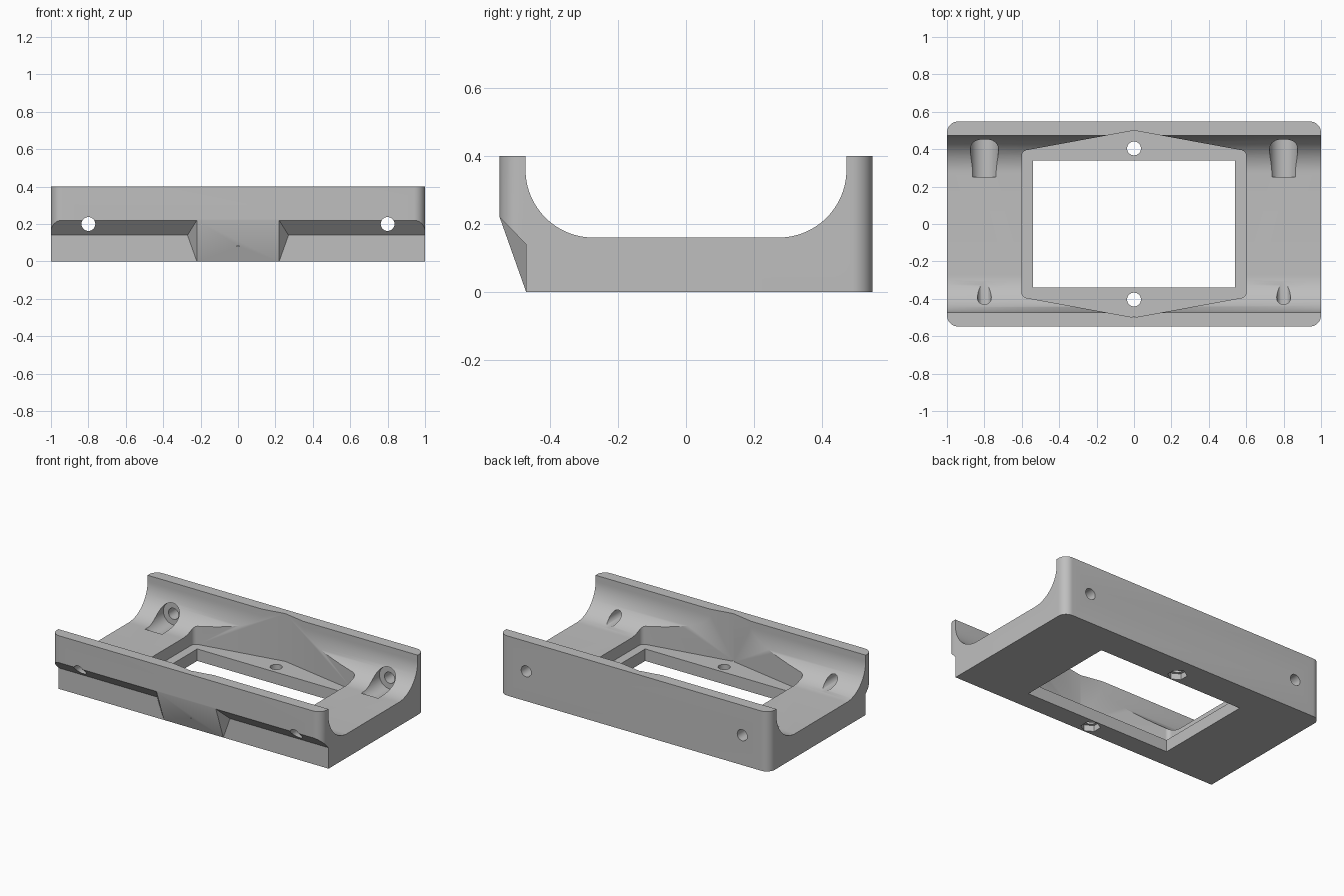
import bpy, bmesh, math
from mathutils import Matrix, Vector

if "Cube" in bpy.data.objects:
    bpy.data.objects.remove(bpy.data.objects["Cube"], do_unlink=True)

HALF_X, HALF_Y, HEIGHT = 1.0, 0.548, 0.4
FLOOR, WALL_Y, ARC = 0.16, 0.472, 0.2     # trough floor, inner wall, fillet radius
BORE_X, BORE_Z, HOLE_R = 0.8, 0.2, 0.037

grey = bpy.data.materials.new("plain grey")
grey.use_nodes = True
COLOUR = (0.52, 0.52, 0.52, 1)
grey.diffuse_color = COLOUR
grey.node_tree.nodes["Principled BSDF"].inputs["Base Color"].default_value = COLOUR


def make_object(name, bm):
    bmesh.ops.recalc_face_normals(bm, faces=bm.faces[:])
    mesh = bpy.data.meshes.new(name)
    bm.to_mesh(mesh)
    bm.free()
    mesh.materials.append(grey)
    obj = bpy.data.objects.new(name, mesh)
    bpy.context.collection.objects.link(obj)
    return obj


def prism(name, outline, lo, hi, axis="z", round_if=None, radius=0.0):
    """Extrude a 2D outline along z (outline in xy) or along x (outline in yz)."""
    bm = bmesh.new()
    place = (lambda u, v, t: (u, v, t)) if axis == "z" else (lambda u, v, t: (t, u, v))
    base = bm.faces.new([bm.verts.new(place(u, v, lo)) for u, v in outline])
    top = bmesh.ops.extrude_face_region(bm, geom=[base])["geom"]
    move = Vector(place(0, 0, hi - lo))
    bmesh.ops.translate(bm, vec=move, verts=[g for g in top if isinstance(g, bmesh.types.BMVert)])
    if round_if:
        upright = [e for e in bm.edges
                   if abs(e.verts[0].co.z - e.verts[1].co.z) > 0.01 and round_if(e.verts[0].co)]
        bmesh.ops.bevel(bm, geom=upright, offset=radius, segments=10, profile=0.5, affect="EDGES")
    return make_object(name, bm)


def cylinder(name, centre, radius, lo, hi, axis, sides=40):
    """Round or many-sided bar between lo and hi on the y or z axis."""
    bm = bmesh.new()
    turn = Matrix.Rotation(math.radians(-90), 4, "X") if axis == "y" else Matrix()
    x, other = centre
    mid = (lo + hi) / 2
    spot = (x, mid, other) if axis == "y" else (x, other, mid)
    bmesh.ops.create_cone(bm, cap_ends=True, segments=sides, radius1=radius, radius2=radius,
                          depth=hi - lo, matrix=Matrix.Translation(spot) @ turn)
    return make_object(name, bm)


def combine(target, tool, operation="DIFFERENCE"):
    mod = target.modifiers.new(tool.name, "BOOLEAN")
    mod.operation, mod.solver, mod.object = operation, "EXACT", tool
    bpy.ops.object.select_all(action="DESELECT")
    bpy.context.view_layer.objects.active = target
    target.select_set(True)
    bpy.ops.object.modifier_apply(modifier=mod.name)
    bpy.data.objects.remove(tool, do_unlink=True)


def rectangle(x, y):
    return [(-x, -y), (x, -y), (x, y), (-x, y)]


# Block with rounded upright corners
body = prism("mounting_cradle", rectangle(HALF_X, HALF_Y), 0, HEIGHT,
             round_if=lambda co: True, radius=0.06)

# Long trough with filleted sides
arc = [(WALL_Y - ARC + ARC * math.sin(a), FLOOR + ARC - ARC * math.cos(a))
       for a in (math.radians(90 * i / 24) for i in range(25))]
side = arc + [(WALL_Y, HEIGHT + 0.2)]
combine(body, prism("trough", side + [(-y, z) for y, z in reversed(side)], -1.2, 1.2, "x"))

# Undercut along the front, leaving a sloped lip
step = -0.47
combine(body, prism("undercut", [(-HALF_Y, 0.22), (step, 0.14), (step, -0.2),
                                 (-0.8, -0.2), (-0.8, 0.22)], -1.2, 1.2, "x"))

# Sloped rib in the middle of the undercut
bm = bmesh.new()
for s in (-1, 1):
    for x, y, z in ((0.22, -HALF_Y, 0.22), (0.27, step, 0.14), (0.22, step, 0),
                    (0.22, -0.44, 0.2), (0.27, -0.44, 0.14), (0.22, -0.44, 0)):
        bm.verts.new((s * x, y, z))
bmesh.ops.convex_hull(bm, input=bm.verts[:])
bmesh.ops.dissolve_limit(bm, angle_limit=0.01, verts=bm.verts[:], edges=bm.edges[:])
combine(body, make_object("rib", bm), "UNION")

# Six-sided pocket that notches the walls, and the window through its floor
pocket = [(0, -0.5), (0.6, -0.39), (0.6, 0.39), (0, 0.5), (-0.6, 0.39), (-0.6, -0.39)]
combine(body, prism("pocket", pocket, 0.08, 0.6,
                    round_if=lambda co: abs(co.x) > 0.1, radius=0.025))
combine(body, prism("window", rectangle(0.54, 0.34), -0.2, 0.3))

# Upright screw holes with nut recesses underneath
for y in (-0.404, 0.404):
    combine(body, cylinder("screw_hole", (0, y), HOLE_R, -0.2, 0.3, "z"))
    combine(body, cylinder("nut_recess", (0, y), 0.06, -0.2, 0.04, "z", sides=6))

# Cross holes through both walls, counterbored in the back wall
for x in (-BORE_X, BORE_X):
    combine(body, cylinder("cross_hole", (x, BORE_Z), HOLE_R, -0.8, 0.8, "y"))
    combine(body, cylinder("counterbore", (x, BORE_Z), 0.075, 0.25, 0.46, "y"))

bpy.ops.object.select_all(action="DESELECT")
body.select_set(True)
bpy.context.view_layer.objects.active = body
bpy.ops.object.shade_smooth_by_angle(angle=math.radians(30))
